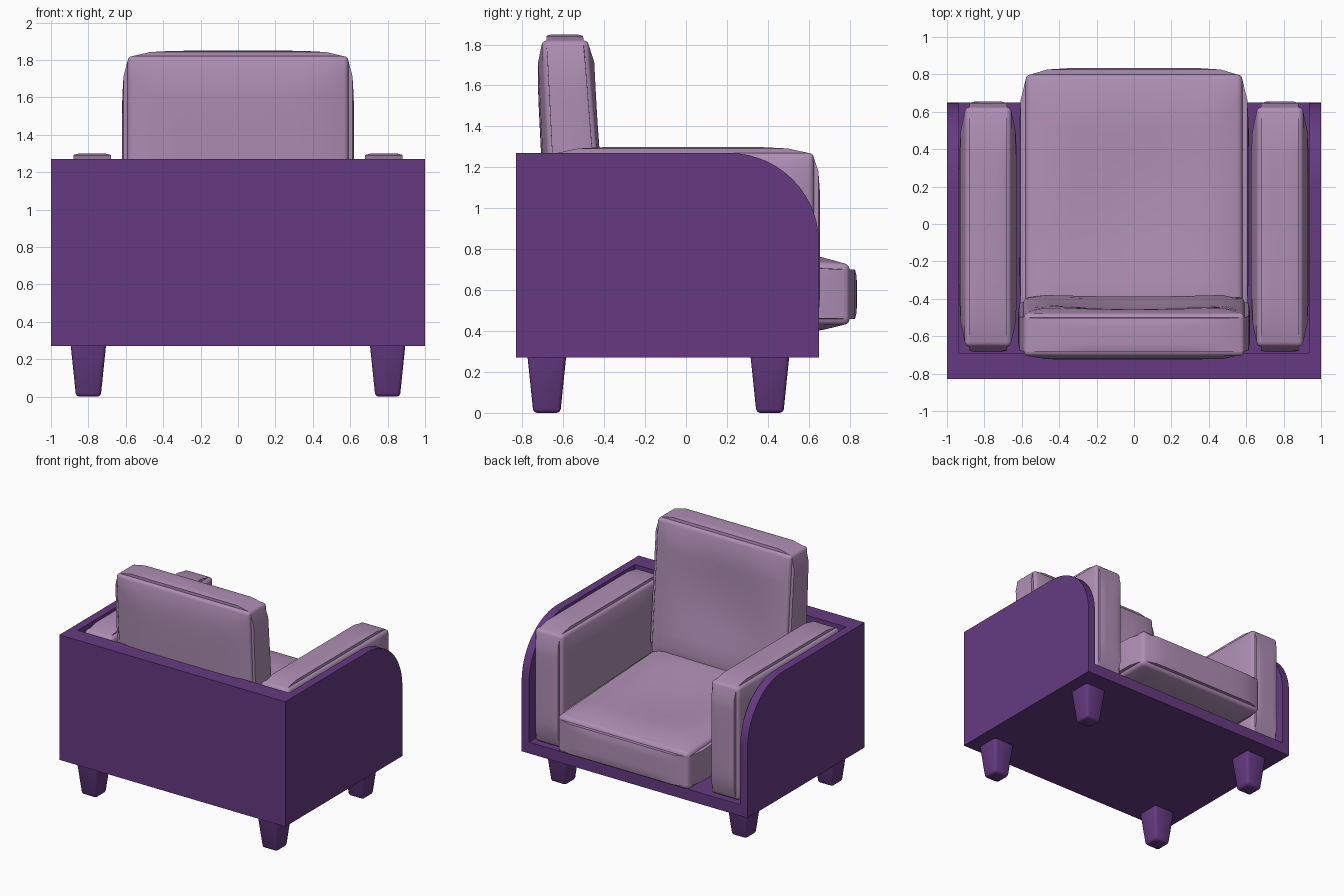
import bpy, bmesh, math

if "Cube" in bpy.data.objects:
    bpy.data.objects.remove(bpy.data.objects["Cube"])


def material(name, rgb):
    m = bpy.data.materials.new(name)
    m.diffuse_color = (*rgb, 1)
    m.use_nodes = True
    m.node_tree.nodes["Principled BSDF"].inputs["Base Color"].default_value = m.diffuse_color
    return m


PURPLE = material("purple shell", (0.13, 0.042, 0.222))
LILAC = material("lilac fabric", (0.43, 0.275, 0.46))


def finish(name, bm, mat, angle=None):
    bmesh.ops.recalc_face_normals(bm, faces=bm.faces)
    me = bpy.data.meshes.new(name)
    bm.to_mesh(me)
    bm.free()
    ob = bpy.data.objects.new(name, me)
    bpy.context.collection.objects.link(ob)
    me.materials.append(mat)
    if angle:
        bpy.context.view_layer.objects.active = ob
        ob.select_set(True)
        bpy.ops.object.shade_smooth_by_angle(angle=math.radians(angle))
        ob.select_set(False)
    return ob


def bevel_box(bm, width, segments):
    edges = [e for e in bm.edges if e.calc_face_angle(0) > math.radians(50)]
    bmesh.ops.bevel(bm, geom=edges, offset=width, segments=segments,
                    profile=0.5, affect='EDGES', clamp_overlap=True)


def cushion(name, lo, hi, crown=0.035, dish_axis=None, dish=0.0, warp=None):
    """Puffy box: faces bulge, one face may be dished, edges rounded."""
    bm = bmesh.new()
    bmesh.ops.create_cube(bm, size=2)
    bmesh.ops.subdivide_edges(bm, edges=bm.edges[:], cuts=9, use_grid_fill=True)
    for v in bm.verts:
        u = v.co.copy()
        p = [0, 0, 0]
        for a in range(3):
            b, c = (a + 1) % 3, (a + 2) % 3
            half = (hi[a] - lo[a]) / 2
            inset = crown * max(abs(u[b]), abs(u[c])) ** 6 * u[a]
            if a == dish_axis and u[a] > 0.99:
                inset += dish * ((1 - u[b] ** 2) * (1 - u[c] ** 2)) ** 1.5
            p[a] = (lo[a] + hi[a]) / 2 + u[a] * half - inset
        v.co = warp(p, u) if warp else p
    bevel_box(bm, 0.035, 3)
    return finish(name, bm, LILAC, 50)


def block(name, lo, hi):
    bm = bmesh.new()
    bmesh.ops.create_cube(bm, size=1)
    for v in bm.verts:
        v.co = [(l + h) / 2 + c * (h - l) for c, l, h in zip(v.co, lo, hi)]
    return finish(name, bm, PURPLE)


# Shell: side panels with a rounded front top corner
def side_panel(name, x0, x1):
    pts = [(-0.83, 0.27), (0.65, 0.27)]
    for i in range(15):
        a = math.radians(90 * i / 14)
        pts.append((0.21 + 0.44 * math.cos(a), 0.83 + 0.44 * math.sin(a)))
    pts.append((-0.83, 1.27))
    bm = bmesh.new()
    face = bm.faces.new([bm.verts.new((x0, y, z)) for y, z in pts])
    ext = bmesh.ops.extrude_face_region(bm, geom=[face])
    for v in ext['geom']:
        if isinstance(v, bmesh.types.BMVert):
            v.co.x = x1
    finish(name, bm, PURPLE, 30)


side_panel("left_side_panel", -1, -0.935)
side_panel("right_side_panel", 0.935, 1)
block("back_panel", (-0.935, -0.83, 0.27), (0.935, -0.69, 1.27))
block("base_slab", (-0.935, -0.69, 0.27), (0.935, 0.65, 0.36))

# Tapered square legs
for sx, side in ((-1, "left"), (1, "right")):
    for y, end in ((-0.68, "back"), (0.41, "front")):
        bm = bmesh.new()
        bmesh.ops.create_cube(bm, size=2)
        for v in bm.verts:
            r = 0.095 if v.co.z > 0 else 0.066
            v.co = (sx * 0.8 + v.co.x * r, y + v.co.y * r,
                    0.28 if v.co.z > 0 else 0)
        low = [e for e in bm.edges if not all(v.co.z > 0.2 for v in e.verts)]
        bmesh.ops.bevel(bm, geom=low, offset=0.018, segments=2,
                        profile=0.5, affect='EDGES')
        finish(f"{end}_{side}_leg", bm, PURPLE, 50)

# Arm cushions
for name, x0, x1 in (("left_arm_cushion", -0.935, -0.625),
                     ("right_arm_cushion", 0.625, 0.935)):
    cushion(name, (x0, -0.685, 0.34), (x1, 0.655, 1.30), crown=0.03)


# Seat cushion: top rises gently to the back and is dished
def seat_warp(p, u):
    p[2] += 0.07 * (1 - u[1]) / 2 * (u[2] + 1) / 2
    return p


cushion("seat_cushion", (-0.615, -0.6, 0.395), (0.615, 0.835, 0.765),
        dish_axis=2, dish=0.04, warp=seat_warp)


# Back cushion: leans back and is dished at the front
def back_warp(p, u):
    p[1] += (1.3 - p[2]) * (0.08 if u[1] > 0 else 0.05)
    return p


cushion("back_cushion", (-0.62, -0.71, 0.72), (0.62, -0.405, 1.85),
        crown=0.03, dish_axis=1, dish=0.05, warp=back_warp)
